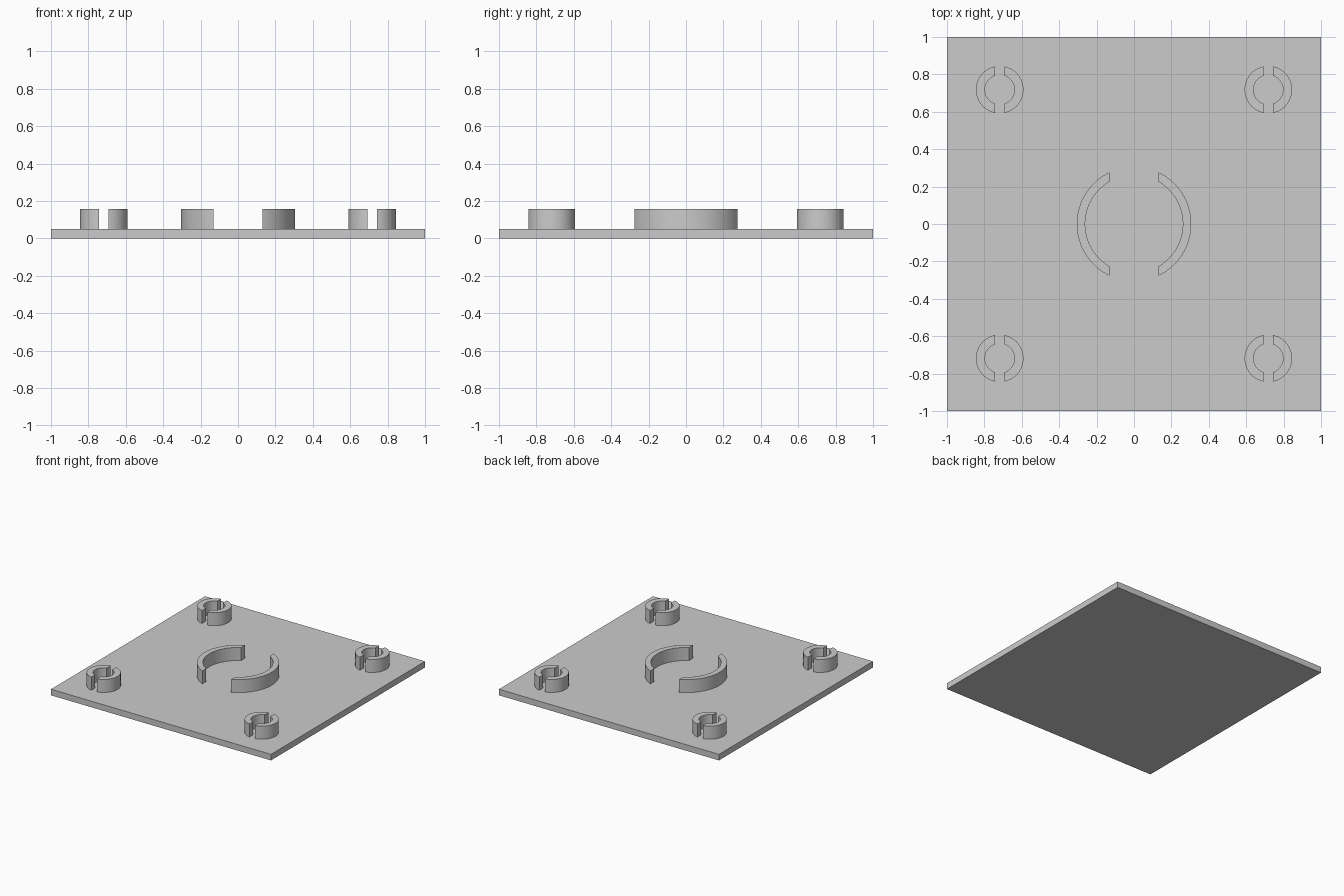
import bpy, bmesh
from math import acos, cos, sin, radians

if "Cube" in bpy.data.objects:
    bpy.data.objects.remove(bpy.data.objects["Cube"], do_unlink=True)

PLATE_TOP = 0.05
RING_TOP = 0.157

grey = bpy.data.materials.new("plain grey")
grey.use_nodes = True
grey.diffuse_color = (0.6, 0.6, 0.6, 1)
grey.node_tree.nodes["Principled BSDF"].inputs["Base Color"].default_value = grey.diffuse_color


def finish(name, bm):
    """Turn a bmesh into a named grey object."""
    bmesh.ops.recalc_face_normals(bm, faces=bm.faces)
    mesh = bpy.data.meshes.new(name)
    bm.to_mesh(mesh)
    bm.free()
    mesh.materials.append(grey)
    obj = bpy.data.objects.new(name, mesh)
    bpy.context.collection.objects.link(obj)
    return obj


def half_ring(name, cx, cy, outer, inner, gap, side, steps=32):
    """Half of a ring, cut straight at a distance gap from its centre line."""
    bm = bmesh.new()
    rows = []
    for i in range(steps + 1):
        t = 2 * i / steps - 1
        row = []
        for r in (outer, inner):
            a = t * acos(gap / r)
            row.append(bm.verts.new((cx + side * r * cos(a), cy + r * sin(a), PLATE_TOP)))
        rows.append(row)
    for (a, b), (c, d) in zip(rows, rows[1:]):
        bm.faces.new((a, b, d, c))
    top = bmesh.ops.extrude_face_region(bm, geom=bm.faces[:])["geom"]
    moved = [v for v in top if isinstance(v, bmesh.types.BMVert)]
    bmesh.ops.translate(bm, verts=moved, vec=(0, 0, RING_TOP - PLATE_TOP))
    obj = finish(name, bm)
    bpy.ops.object.select_all(action="DESELECT")
    obj.select_set(True)
    bpy.context.view_layer.objects.active = obj
    bpy.ops.object.shade_smooth_by_angle(angle=radians(30))


# Flat square base plate
bm = bmesh.new()
bmesh.ops.create_cube(bm, size=1)
bmesh.ops.scale(bm, verts=bm.verts, vec=(2, 2, PLATE_TOP))
bmesh.ops.translate(bm, verts=bm.verts, vec=(0, 0, PLATE_TOP / 2))
finish("base_plate", bm)

# Split rings: a wide one in the middle and a small one near each corner
for side, label in ((1, "left"), (-1, "right")):
    half_ring(f"centre_ring_{label}", 0, 0, 0.306, 0.261, 0.131, side, 48)
    for sx, across in ((1, "left"), (-1, "right")):
        for sy, along in ((1, "back"), (-1, "front")):
            half_ring(f"{along}_{across}_ring_{label}", sx * 0.718, sy * 0.718,
                      0.127, 0.079, 0.025, side)
